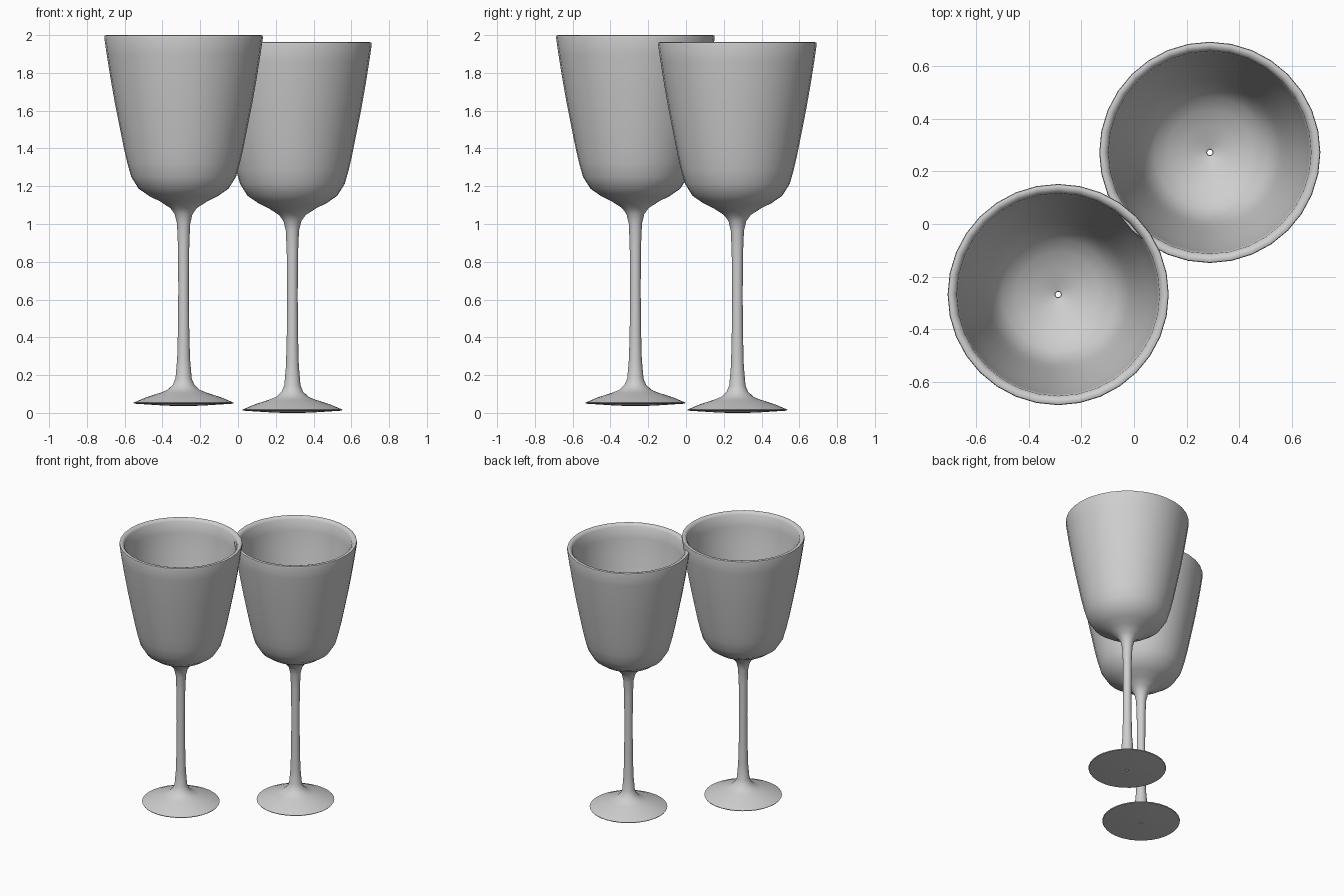
import bpy
import bmesh
import math

SIDES = 32

grey = bpy.data.materials.new("light_grey")
grey.diffuse_color = (0.62, 0.62, 0.62, 1)

# (radius, height): underside, foot, stem, bowl outside, rim, bowl inside
PROFILE = [
    (0.010, 0.000), (0.090, 0.001), (0.262, 0.012), (0.265, 0.017),
    (0.200, 0.045), (0.125, 0.069), (0.085, 0.085), (0.057, 0.112),
    (0.043, 0.145), (0.034, 0.250), (0.030, 0.400), (0.028, 0.620),
    (0.030, 0.850), (0.035, 0.965), (0.047, 1.015), (0.070, 1.047),
    (0.125, 1.083), (0.180, 1.110), (0.238, 1.150), (0.277, 1.212),
    (0.298, 1.285), (0.316, 1.363), (0.340, 1.483), (0.365, 1.610),
    (0.388, 1.740), (0.407, 1.860), (0.420, 1.950), (0.418, 1.960),
    (0.410, 1.963), (0.397, 1.960), (0.385, 1.945), (0.378, 1.860),
    (0.360, 1.740), (0.336, 1.610), (0.311, 1.483), (0.287, 1.363),
    (0.268, 1.285), (0.247, 1.222), (0.212, 1.172), (0.160, 1.137),
    (0.100, 1.108), (0.012, 1.080),
]


def goblet(name, location):
    """Revolve the profile into one goblet with a narrow hollow centre."""
    bm = bmesh.new()
    rings = []
    for r, z in PROFILE:
        rings.append([bm.verts.new((r * math.cos(2 * math.pi * i / SIDES),
                                    r * math.sin(2 * math.pi * i / SIDES), z))
                      for i in range(SIDES)])
    for a, b in zip(rings, rings[1:]):
        for i in range(SIDES):
            j = (i + 1) % SIDES
            bm.faces.new((a[i], a[j], b[j], b[i]))
    mesh = bpy.data.meshes.new(name)
    bm.to_mesh(mesh)
    bm.free()
    mesh.materials.append(grey)
    obj = bpy.data.objects.new(name, mesh)
    obj.location = location
    bpy.context.collection.objects.link(obj)
    bpy.ops.object.select_all(action='DESELECT')
    obj.select_set(True)
    bpy.context.view_layer.objects.active = obj
    bpy.ops.object.shade_smooth_by_angle(angle=math.radians(50))
    return obj


# Two matching goblets touching at the rim, the front one raised slightly
goblet("front_goblet", (-0.288, -0.268, 0.037))
goblet("back_goblet", (0.288, 0.272, 0.0))
